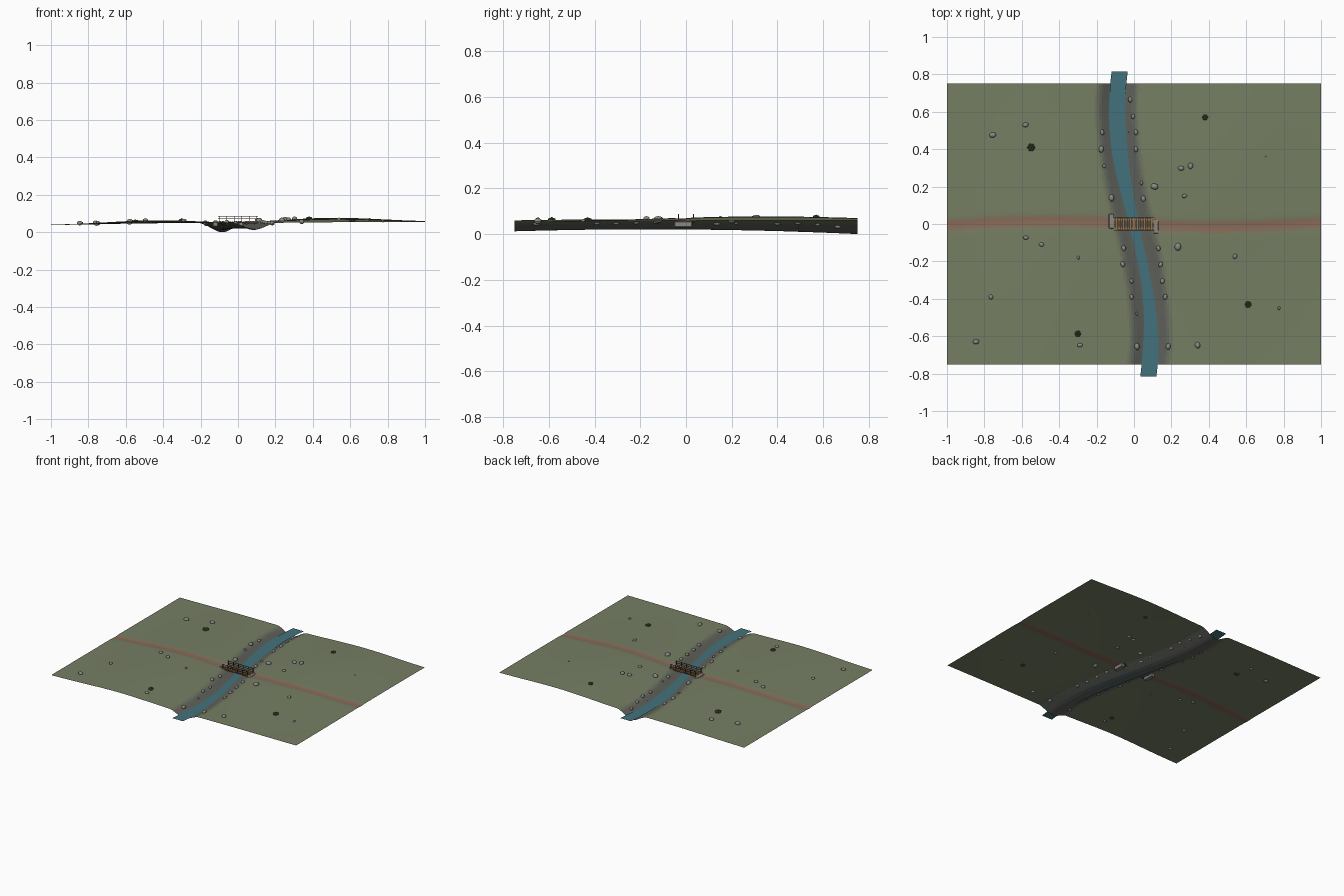
import bpy, bmesh, math, random
from mathutils import Vector, Matrix

if "Cube" in bpy.data.objects:
    bpy.data.objects.remove(bpy.data.objects["Cube"])
random.seed(4)


def mat(name, c):
    m = bpy.data.materials.new(name)
    m.diffuse_color = (*c, 1)
    m.use_nodes = True
    m.node_tree.nodes["Principled BSDF"].inputs["Base Color"].default_value = m.diffuse_color
    return m


def mix(a, b, t):
    return [p + (q - p) * t for p, q in zip(a, b)]


GRASS, BANK, DIRT = (.18, .21, .125), (.115, .12, .105), (.25, .15, .10)
WOOD = mat("plank_wood", (.30, .17, .08))
DARK = mat("dark_wood", (.09, .05, .03))
STONE = mat("stone", (.25, .25, .23))
WATER = mat("water", (.055, .17, .20))
LEAF = mat("leaf", (.07, .10, .04))


def smooth(t):
    t = max(0, min(1, t))
    return t * t * (3 - 2 * t)


def river(y):
    return -.09 * math.sin(2.6 * y)


def path(x):
    return -.015 * math.sin(3.6 * x)


def height(x, y):
    z = (.047 + .008 * x
         + .02 * math.exp(-((x + .45) ** 2 / .12 + (y + .35) ** 2 / .8))
         + .026 * math.exp(-((x - .5) ** 2 / .15 + (y - .35) ** 2 / .5)))
    z -= .003 * math.exp(-((y - path(x)) / .03) ** 2)
    bed = .02 - .008 * y - .0249 * y * y
    return bed + (z - bed) * smooth(abs(x - river(y)) / .125)


def finish(bm, name, mats):
    me = bpy.data.meshes.new(name)
    bm.to_mesh(me)
    bm.free()
    ob = bpy.data.objects.new(name, me)
    bpy.context.collection.objects.link(ob)
    for m in mats:
        me.materials.append(m)
    return ob


def shade(bm):
    for f in bm.faces:
        f.smooth = True


# terrain: one sheet with a river channel, coloured by distance to river and path
bm = bmesh.new()
bmesh.ops.create_grid(bm, x_segments=160, y_segments=120, size=1)
for v in bm.verts:
    v.co.y *= .75
    v.co.z = height(v.co.x, v.co.y)
N = 5
mats = [mat("grass", GRASS)]
mats += [mat("bank_%d" % i, mix(GRASS, BANK, i / N)) for i in range(1, N + 1)]
mats += [mat("path_%d" % i, mix(GRASS, DIRT, i / N)) for i in range(1, N + 1)]
for f in bm.faces:
    c = f.calc_center_median()
    b = round(N * (1 - smooth((abs(c.x - river(c.y)) - .07) / .06)))
    p = round(N * (1 - smooth((abs(c.y - path(c.x)) - .012) / .035)))
    f.material_index = b if b else (N + p if p else 0)
shade(bm)
finish(bm, "terrain", mats)

# water: flat ribbon running past both edges
bm = bmesh.new()
rows = []
for i in range(41):
    y = -.815 + 1.63 * i / 40
    rows.append([bm.verts.new((river(y) + s * .043, y, .024)) for s in (-1, 1)])
for a, b in zip(rows, rows[1:]):
    bm.faces.new((a[0], a[1], b[1], b[0]))
finish(bm, "water", [WATER])


def box(bm, c, s, rot=None):
    m = Matrix.Translation(c) @ (rot or Matrix()) @ Matrix.Diagonal((*s, 1))
    bmesh.ops.create_cube(bm, size=1, matrix=m)


def deck(x):
    return .056 + .003 * (1 - (x / .11) ** 2)


# bridge planks
bm = bmesh.new()
for i in range(18):
    x = -.106 + .212 * i / 17
    box(bm, (x, random.uniform(-.001, .001), deck(x)), (.0098, .07, .004))
finish(bm, "bridge_planks", [WOOD])

# bridge beams, posts and rails
for name, side in (("left", 1), ("right", -1)):
    y = side * .033
    bm = bmesh.new()
    box(bm, (0, side * .024, .050), (.23, .008, .009))
    for i in range(6):
        x = -.1 + .04 * i
        box(bm, (x, y, .068), (.004, .004, .04))
    for z in (.072, .085):
        box(bm, (0, y, z), (.215, .003, .003))
    finish(bm, "bridge_rail_" + name, [DARK])

# stone abutments
for name, x, y in (("west", -.121, .014), ("east", .117, -.012)):
    bm = bmesh.new()
    box(bm, (x, y, .043), (.03, .08, .028))
    bmesh.ops.bevel(bm, geom=bm.edges[:], offset=.004, segments=1, affect='EDGES')
    finish(bm, "abutment_" + name, [STONE])


def blob(bm, c, s, rough=.12, sub=2):
    vs = bmesh.ops.create_icosphere(bm, subdivisions=sub, radius=1)["verts"]
    rot = Matrix.Rotation(random.uniform(-.3, .3), 3, 'Z')
    for v in vs:
        k = 1 + random.uniform(-rough, rough)
        v.co = rot @ Vector(v.co[i] * s[i] * k for i in range(3)) + Vector(c)


# bank and field stones: x, y, radius
bank = [(-.17, .49, .014), (.01, .49, .014), (-.175, .4, .017), (.01, .4, .014),
        (-.02, .665, .014), (-.005, .575, .012), (-.16, .31, .01), (.04, .22, .01),
        (-.12, .14, .018), (.05, .135, .015), (-.055, -.13, .014), (.13, -.13, .014),
        (-.06, -.215, .015), (.142, -.217, .014), (-.013, -.305, .012), (.152, -.305, .014),
        (-.013, -.39, .013), (.167, -.39, .014), (.015, -.48, .008), (.016, -.655, .017),
        (.183, -.655, .016), (-.03, .49, .004)]
field = [(-.755, .476, .018), (-.58, .53, .016), (.11, .2, .02), (.252, .298, .016),
         (.302, .31, .016), (.27, .15, .013), (.235, -.122, .02), (-.578, -.073, .014),
         (-.495, -.11, .014), (-.298, -.18, .009), (.54, -.173, .013), (-.765, -.39, .013),
         (-.845, -.63, .016), (-.289, -.648, .014), (.34, -.648, .017), (.775, -.45, .009),
         (.705, .36, .004)]
for name, stones in (("bank_stones", bank), ("field_stones", field)):
    bm = bmesh.new()
    for x, y, r in stones:
        a = (.8, 1.1) if name == "bank_stones" else random.choice([(1.05, .8), (.85, 1.05)])
        blob(bm, (x, y, height(x, y) + r * .2), (r * a[0], r * a[1], r * .75), .05)
    shade(bm)
    finish(bm, name, [STONE])

# low bushes: clusters of small leafy lumps
bm = bmesh.new()
for x, y, r in ((-.55, .41, .022), (.38, .57, .017), (.61, -.43, .019), (-.3, -.587, .018)):
    for i in range(7):
        a = i * math.tau / 6
        d = r * .6 if i < 6 else 0
        px, py = x + d * math.cos(a), y + d * math.sin(a)
        blob(bm, (px, py, height(px, py) + r * (.2 if i < 6 else .4)),
             (r * .42, r * .42, r * .42), .1, 1)
finish(bm, "bushes", [LEAF])
